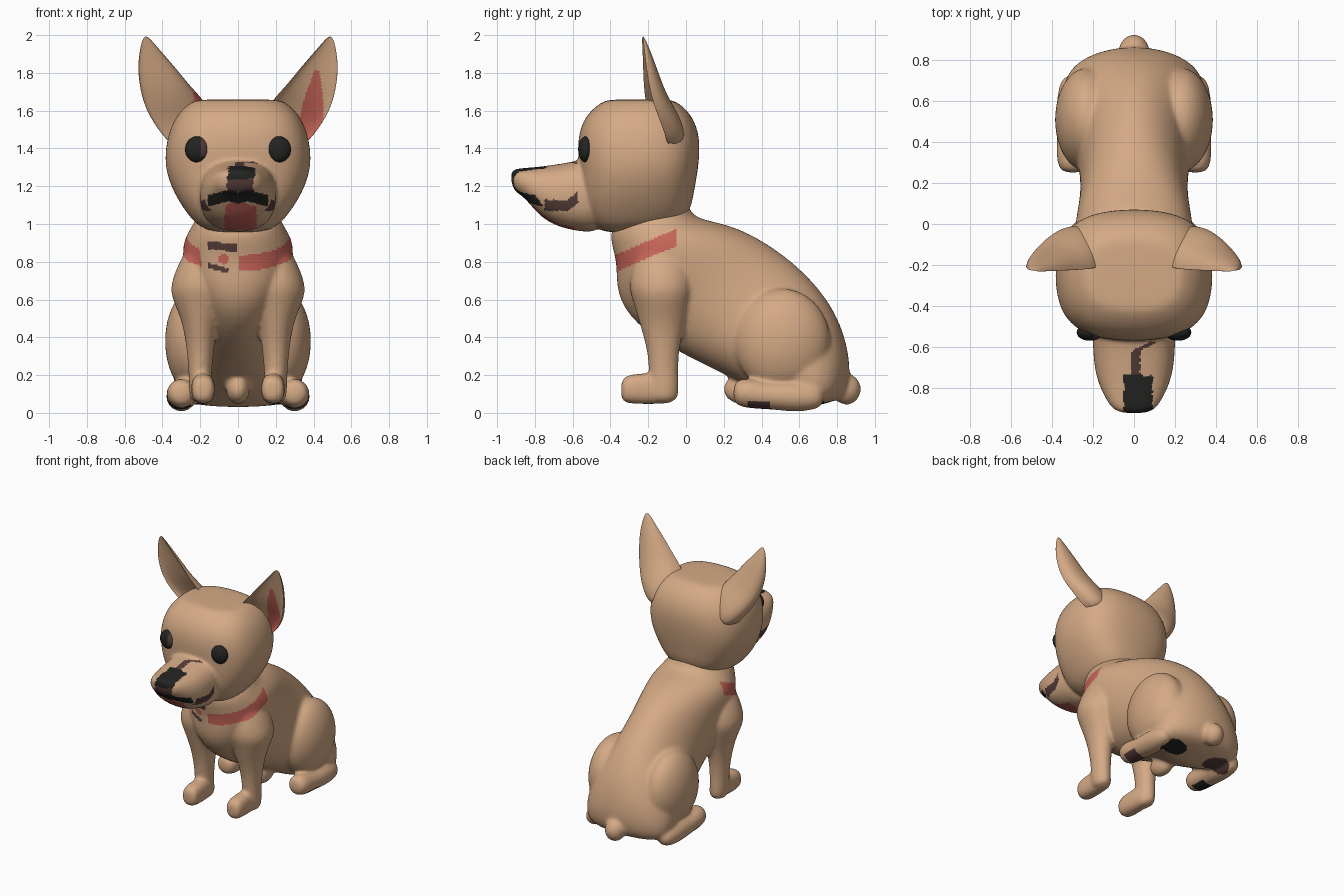
import bpy, bmesh, math
from mathutils import Vector

if "Cube" in bpy.data.objects:
    bpy.data.objects.remove(bpy.data.objects["Cube"], do_unlink=True)

TAN, RED, BLACK, BROWN = range(4)
COLOURS = [("tan_fur", (0.66, 0.40, 0.235)), ("soft_red", (0.58, 0.13, 0.10)),
           ("black", (0.017, 0.017, 0.016)), ("dark_brown", (0.09, 0.045, 0.04))]
MATERIALS = []
for label, rgb in COLOURS:
    m = bpy.data.materials.new(label)
    m.use_nodes = True
    m.diffuse_color = (*rgb, 1)
    bsdf = m.node_tree.nodes["Principled BSDF"]
    bsdf.inputs["Base Color"].default_value = (*rgb, 1)
    bsdf.inputs["Roughness"].default_value = 0.9
    MATERIALS.append(m)


def finish(name, bm, paint, levels=2, voxel=0, relax=0):
    """Smooth the cage, fuse overlapping parts if asked, colour faces by a rule."""
    bmesh.ops.recalc_face_normals(bm, faces=bm.faces)
    mesh = bpy.data.meshes.new(name)
    bm.to_mesh(mesh)
    bm.free()
    obj = bpy.data.objects.new(name, mesh)
    bpy.context.collection.objects.link(obj)
    sub = obj.modifiers.new("round", "SUBSURF")
    sub.levels = sub.render_levels = levels
    if voxel:
        fuse = obj.modifiers.new("fuse", "REMESH")
        fuse.mode = "VOXEL"
        fuse.voxel_size = voxel
        blend = obj.modifiers.new("blend", "SMOOTH")
        blend.factor = 0.5
        blend.iterations = relax
    graph = bpy.context.evaluated_depsgraph_get()
    obj.data = bpy.data.meshes.new_from_object(obj.evaluated_get(graph))
    obj.modifiers.clear()
    obj.data.materials.clear()
    for m in MATERIALS:
        obj.data.materials.append(m)
    for p in obj.data.polygons:
        p.use_smooth = True
        p.material_index = paint(p.center, p.normal)


def skin(bm, loops):
    """Join closed loops of points into a capped tube."""
    rows = [[bm.verts.new(p) for p in loop] for loop in loops]
    for a, b in zip(rows, rows[1:]):
        for i in range(len(a)):
            j = (i + 1) % len(a)
            bm.faces.new((a[i], a[j], b[j], b[i]))
    bm.faces.new(rows[0])
    bm.faces.new(rows[-1])


def loft(bm, rings, cx=0, power=1.0, sides=16):
    """Each ring: (y, z) of one edge, (y, z) of the opposite edge, half width."""
    def bend(v):
        return math.copysign(abs(v) ** power, v) * 1.025
    loops = []
    for ya, za, yb, zb, w in rings:
        mid = Vector((cx, (ya + yb) / 2, (za + zb) / 2))
        half = Vector((0, (ya - yb) / 2, (za - zb) / 2))
        angles = [math.tau * i / sides for i in range(sides)]
        loops.append([mid + half * bend(math.cos(t)) + Vector((w * bend(math.sin(t)), 0, 0))
                      for t in angles])
    skin(bm, loops)


def blob(bm, centre, radii):
    ball = bmesh.ops.create_uvsphere(bm, u_segments=20, v_segments=12, radius=1)
    for v in ball["verts"]:
        v.co = Vector(c + r * k for c, r, k in zip(centre, radii, v.co))


# Body: torso, legs and tail fused into one skin
body = bmesh.new()
loft(body, [
    (-0.38, 1.02, 0.00, 1.16, 0.20),
    (-0.41, 0.93, 0.02, 1.05, 0.235),
    (-0.36, 0.80, 0.10, 1.02, 0.29),
    (-0.375, 0.64, 0.27, 0.985, 0.295),
    (-0.28, 0.47, 0.46, 0.88, 0.26),
    (-0.02, 0.31, 0.64, 0.735, 0.262),
    (0.20, 0.21, 0.78, 0.56, 0.315),
    (0.40, 0.09, 0.855, 0.37, 0.35),
    (0.53, 0.03, 0.875, 0.18, 0.335),
    (0.60, 0.03, 0.82, 0.05, 0.26)])
blob(body, (0, 0.85, 0.125), (0.075, 0.078, 0.083))
blob(body, (0, 0.30, 0.125), (0.064, 0.105, 0.08))

for side in (1, -1):
    # Front leg with shoulder, then paw
    loft(body, [
        (-0.24, 0.90, -0.06, 0.90, 0.05),
        (-0.28, 0.80, 0.02, 0.80, 0.115),
        (-0.31, 0.67, 0.05, 0.67, 0.165),
        (-0.285, 0.60, 0.03, 0.60, 0.15),
        (-0.25, 0.48, 0.00, 0.48, 0.095),
        (-0.21, 0.35, -0.035, 0.35, 0.075),
        (-0.195, 0.22, -0.04, 0.22, 0.062),
        (-0.20, 0.12, -0.035, 0.12, 0.062),
        (-0.19, 0.05, -0.045, 0.05, 0.052)], cx=0.2 * side, sides=12)
    loft(body, [
        (-0.05, 0.05, -0.05, 0.16, 0.045),
        (-0.14, 0.045, -0.14, 0.215, 0.06),
        (-0.25, 0.045, -0.25, 0.21, 0.065),
        (-0.32, 0.05, -0.32, 0.20, 0.062),
        (-0.345, 0.07, -0.345, 0.17, 0.045)], cx=0.185 * side, power=0.8, sides=12)
    # Thigh and hind foot
    blob(body, (0.23 * side, 0.51, 0.38), (0.16, 0.26, 0.28))
    loft(body, [
        (0.74, 0.02, 0.74, 0.14, 0.06),
        (0.58, 0.00, 0.58, 0.17, 0.085),
        (0.43, 0.02, 0.43, 0.16, 0.078),
        (0.34, 0.02, 0.34, 0.185, 0.082),
        (0.275, 0.035, 0.275, 0.18, 0.072),
        (0.25, 0.06, 0.25, 0.15, 0.045)], cx=0.3 * side, sides=12)


def paint_body(c, n):
    # Broken collar
    offset = c.z - (0.93 + 0.43 * (c.y + 0.05))
    if c.y < -0.05 and abs(offset) < 0.045 and (c.x > 0 or -0.3 < c.y and c.x < -0.18):
        return RED
    # Chest marks
    if c.y < -0.2 and -0.16 < c.x < 0:
        if abs(c.z - 0.88 + 0.1 * (c.x + 0.08)) < 0.02:
            return BROWN
        if abs(c.z - 0.765 + 0.3 * (c.x + 0.1)) < 0.014 and c.x < -0.05:
            return BROWN
        if math.hypot(c.x + 0.075, c.z - 0.815) < 0.026:
            return RED
    # Undersides of the haunches and hind feet
    if c.z < 0.075 and n.z < -0.5:
        if math.hypot((abs(c.x) - 0.19) / 0.1, (c.y - 0.65) / 0.08) < 1:
            return BLACK if c.x > 0 else BROWN
        if abs(abs(c.x) - 0.31) < 0.06 and 0.32 < c.y < 0.45:
            return BROWN if c.x > 0 else BLACK
    return TAN


finish("body", body, paint_body, 2, 0.011, 14)

# Head: skull and muzzle fused
head = bmesh.new()
loft(head, [
    (-0.42, 0.94, -0.08, 0.97, 0.17),
    (-0.53, 1.01, 0.02, 1.05, 0.25),
    (-0.56, 1.14, 0.04, 1.17, 0.335),
    (-0.565, 1.30, 0.065, 1.30, 0.39),
    (-0.575, 1.46, 0.075, 1.46, 0.375),
    (-0.53, 1.58, 0.03, 1.58, 0.325),
    (-0.44, 1.65, -0.05, 1.65, 0.245),
    (-0.40, 1.66, -0.10, 1.66, 0.20)], power=0.75)
loft(head, [
    (-0.40, 0.95, -0.46, 1.38, 0.21),
    (-0.58, 0.96, -0.56, 1.335, 0.20),
    (-0.72, 1.00, -0.68, 1.315, 0.195),
    (-0.80, 1.07, -0.79, 1.30, 0.168),
    (-0.86, 1.15, -0.88, 1.295, 0.13),
    (-0.92, 1.175, -0.935, 1.285, 0.085)], power=0.82)


def paint_head(c, n):
    # Nose, mouth and lip
    if c.y < -0.74 and c.z > 1.24 and -0.05 < c.x < 0.09:
        return BLACK
    if c.y < -0.72:
        if abs(c.x) < 0.16 and abs(c.z - 1.15 + 0.25 * abs(abs(c.x) - 0.05)) < 0.03:
            return BLACK
        if -0.06 < c.x < 0.08 and 1.17 < c.z < 1.25:
            return BROWN
    if -0.07 < c.x < 0.10 and c.z < 1.12 - abs(c.x) * 0.3 and c.y < -0.58:
        return RED
    # Muzzle streaks
    if abs(c.x) > 0.1 and -0.75 < c.y < -0.57:
        if abs(c.z - 1.10 - 1.8 * max(0, c.y + 0.63) ** 1.3) < 0.03:
            return BROWN
    if n.z > 0.5 and -0.74 < c.y < -0.575:
        if abs(c.x - 0.01 - 2 * max(0, c.y + 0.62)) < 0.02:
            return BROWN
    return TAN


finish("head", head, paint_head, 2, 0.01, 8)


# Ears: hollow shells with a pink lining
def paint_ear(c, n):
    if n.y < -0.05:
        h = c.z - 1.45
        if c.x > 0 and -0.01 < h < 0.36:
            if abs(c.x - 0.375 - 0.12 * h) < 0.068 * (1 - (h / 0.4) ** 2):
                return RED
        if -0.235 < c.x < -0.16 and 1.64 < c.z < 1.73:
            return RED
    return TAN


EAR = [((0.12, -0.20, 1.54), (0.32, -0.10, 1.37), 0.15),
       ((0.17, -0.23, 1.65), (0.43, -0.13, 1.50), 0.15),
       ((0.25, -0.235, 1.73), (0.50, -0.18, 1.62), 0.11),
       ((0.33, -0.235, 1.83), (0.53, -0.21, 1.76), 0.08),
       ((0.42, -0.235, 1.93), (0.53, -0.22, 1.88), 0.045),
       ((0.48, -0.235, 2.00), (0.505, -0.23, 1.99), 0.01)]

for side, label in ((1, "left"), (-1, "right")):
    loops = []
    for inner, outer, depth in EAR:
        a, b = Vector(inner), Vector(outer)
        loop = []
        for i in range(16):
            t = math.tau * i / 16
            p = a.lerp(b, (1 - math.cos(t)) / 2)
            p.y += depth * abs(math.sin(t)) ** 0.8 * (1 if i < 8 else 0.45)
            p.x *= side
            loop.append(p)
        loops.append(loop)
    ear = bmesh.new()
    skin(ear, loops)
    finish(label + "_ear", ear, paint_ear, 3)

    # Eye, with a brown inner rim on the right one
    eye = bmesh.new()
    blob(eye, (0.215 * side, -0.53, 1.395), (0.067, 0.042, 0.07))
    finish(label + "_eye", eye,
           lambda c, n: BROWN if -0.195 < c.x < 0 and c.z > 1.36 else BLACK, 1)
